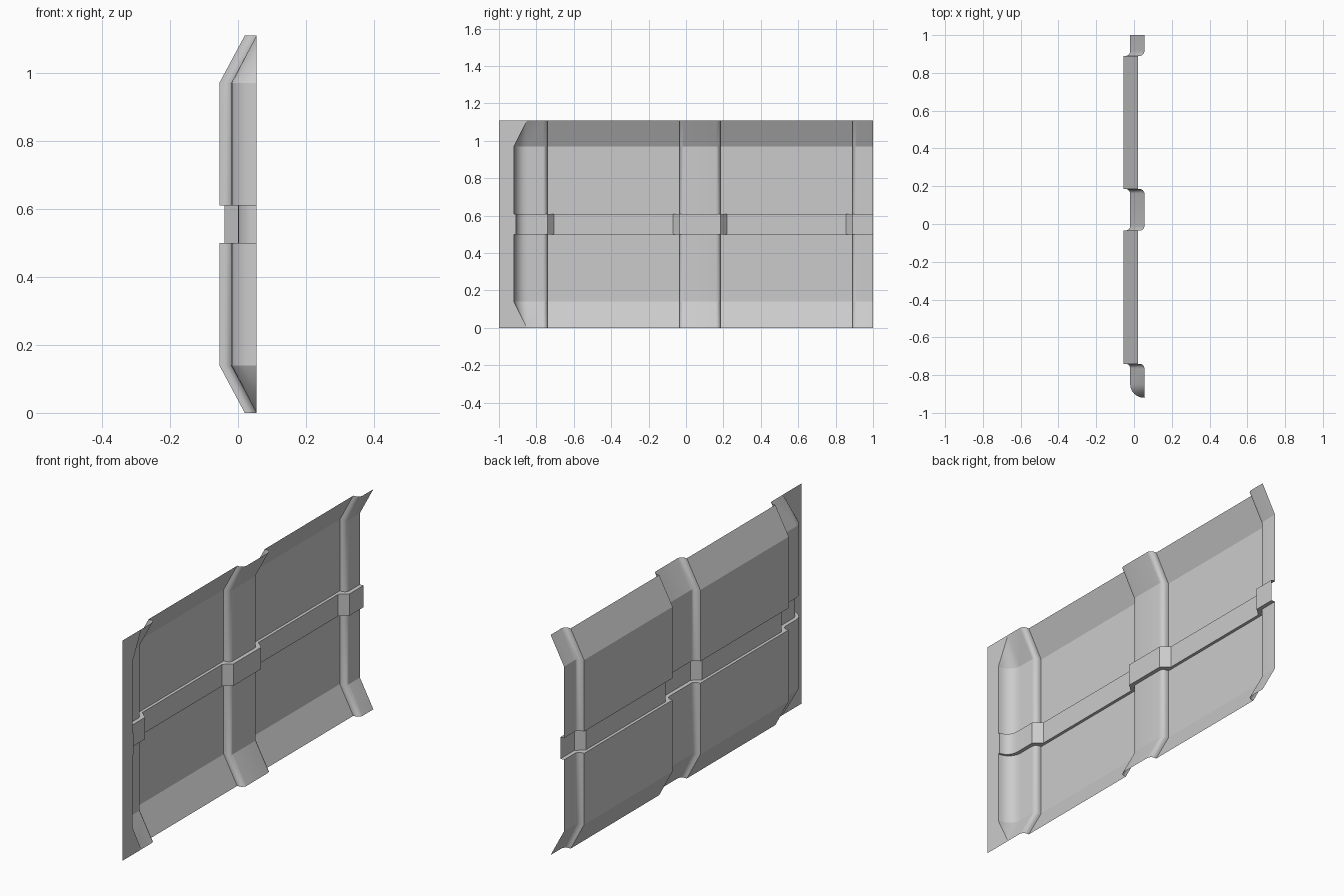
import bpy, bmesh, math

if "Cube" in bpy.data.objects:
    bpy.data.objects.remove(bpy.data.objects["Cube"], do_unlink=True)

steel = bpy.data.materials.new("light grey")
steel.use_nodes = True
grey = (0.6, 0.6, 0.6, 1)
steel.diffuse_color = grey
steel.node_tree.nodes["Principled BSDF"].inputs["Base Color"].default_value = grey

HEIGHT, FLARE, FLANGE_X = 1.11, 0.075, 0.055
RIB_X, PANEL_X = -0.02, -0.055
STEPS = 6
# Where each rib meets a panel: position along y, and direction towards the panel
JOINTS = [(-0.74, 1), (-0.035, -1), (0.185, 1), (0.89, -1)]


def arc():
    """Unit quarter circle samples, from (1, 0) to (0, 1)."""
    return [(math.cos(a), math.sin(a))
            for a in (math.pi / 2 * i / STEPS for i in range(STEPS + 1))]


def profile(shift, size=1.0, band=False):
    """Wall cross-section as (x, y) points, from the flange to the last rib."""
    rib = 0.0 if band else RIB_X + shift
    panel = -0.04 if band else PANEL_X + shift
    width = 0.06 if band else 0.07
    pts = [(FLANGE_X, -1.0)]
    # Rounded bend out of the flat flange
    pts += [(FLANGE_X - (FLANGE_X - rib) * s, -0.85 - width * size * c)
            for c, s in arc()]
    # Rounded steps between ribs and panels, plain ramps on the band
    for y, side in JOINTS:
        if band:
            run = [(rib + (panel - rib) * i / STEPS, y + side * 0.035 * i / STEPS)
                   for i in range(STEPS + 1)]
            run.append(run[-1])
        else:
            r = 0.025
            run = [(rib - r + r * c, y - side * r + side * r * s) for c, s in arc()]
            run.append((panel, y))
        pts += run if side > 0 else run[::-1]
    pts.append((rib, 1.0))
    return pts


# Rows from the ground up: flared foot, lower sheet, raised band, upper sheet, flared top
rows = [(0, profile(FLARE, 0)), (0.14, profile(0)), (0.5, profile(0)),
        (0.5, profile(0, band=True)), (0.61, profile(0, band=True)),
        (0.61, profile(0)), (HEIGHT - 0.14, profile(0)), (HEIGHT, profile(FLARE, 0))]

bm = bmesh.new()
grid = [[bm.verts.new((x, y, z)) for x, y in pts] for z, pts in rows]
for low, high in zip(grid, grid[1:]):
    for i in range(len(low) - 1):
        bm.faces.new((low[i], low[i + 1], high[i + 1], high[i]))
bmesh.ops.remove_doubles(bm, verts=bm.verts, dist=0.0001)
bmesh.ops.dissolve_degenerate(bm, edges=bm.edges, dist=0.0001)

mesh = bpy.data.meshes.new("wall_panel")
bm.to_mesh(mesh)
bm.free()
mesh.materials.append(steel)
wall = bpy.data.objects.new("wall_panel", mesh)
bpy.context.collection.objects.link(wall)
bpy.context.view_layer.objects.active = wall
wall.select_set(True)
bpy.ops.object.shade_smooth_by_angle(angle=math.radians(25))
